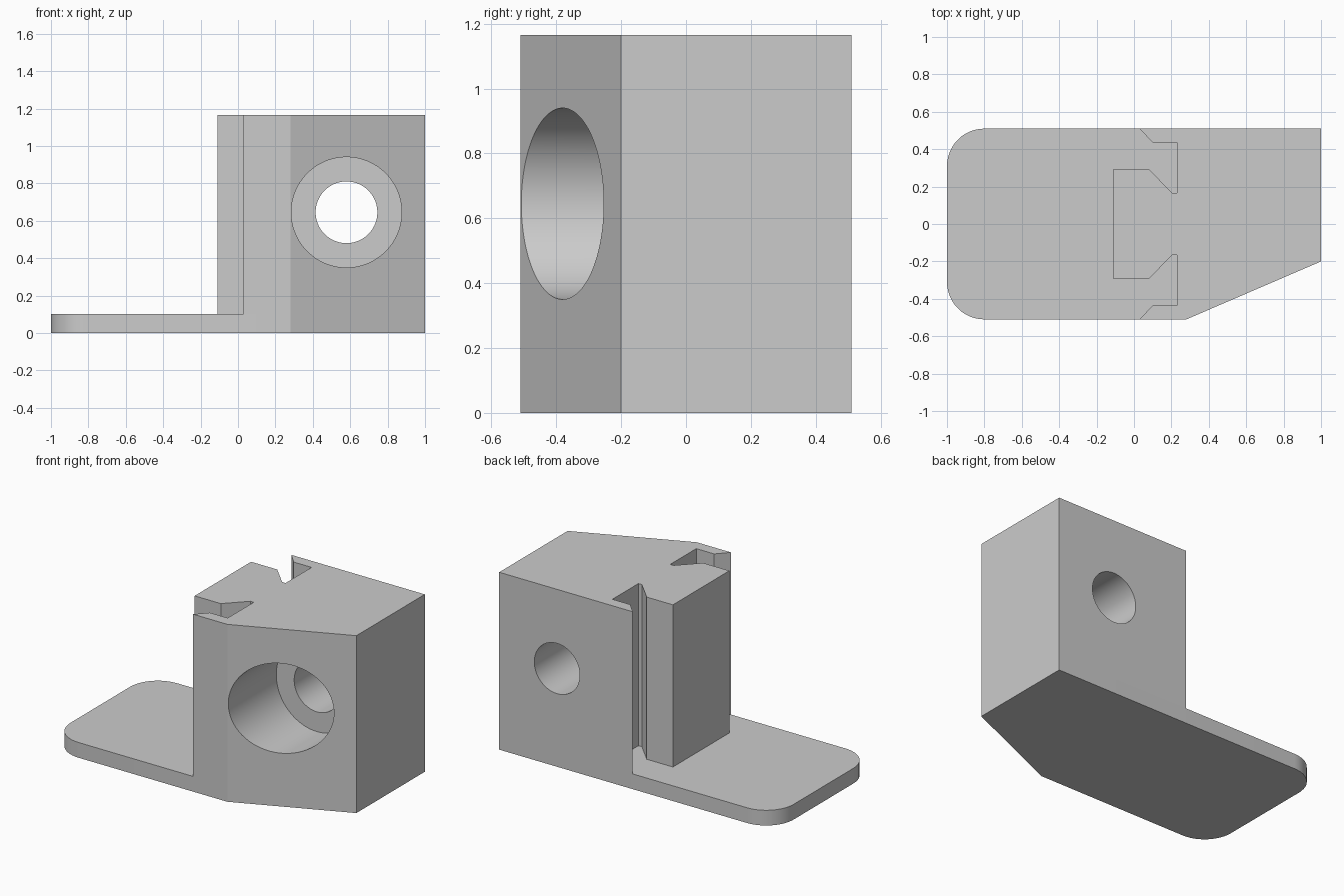
import bpy
import bmesh
from math import cos, sin, pi, radians

default = bpy.data.objects.get("Cube")
if default:
    bpy.data.objects.remove(default, do_unlink=True)

HALF_W = 0.51      # half depth of the bracket
PLATE_T = 0.1      # base plate thickness
TOP = 1.165
BORE_X, BORE_Z = 0.58, 0.645

grey = bpy.data.materials.new("plain grey")
grey.use_nodes = True
colour = (0.6, 0.6, 0.6, 1)
grey.diffuse_color = colour
grey.node_tree.nodes["Principled BSDF"].inputs["Base Color"].default_value = colour


def prism(name, outline, z0, z1):
    """Extrude a counter-clockwise xy outline from z0 to z1."""
    bm = bmesh.new()
    face = bm.faces.new([bm.verts.new((x, y, z0)) for x, y in outline])
    ext = bmesh.ops.extrude_face_region(bm, geom=[face], use_keep_orig=True)
    bmesh.ops.translate(bm, vec=(0, 0, z1 - z0),
                        verts=[v for v in ext["geom"] if isinstance(v, bmesh.types.BMVert)])
    bmesh.ops.recalc_face_normals(bm, faces=bm.faces)
    mesh = bpy.data.meshes.new(name)
    bm.to_mesh(mesh)
    bm.free()
    mesh.materials.append(grey)
    obj = bpy.data.objects.new(name, mesh)
    bpy.context.collection.objects.link(obj)
    return obj


def arc(cx, cy, r, start, steps=12):
    """Quarter-circle points, counter-clockwise from the start angle."""
    angles = [start + pi / 2 * i / steps for i in range(steps + 1)]
    return [(cx + r * cos(a), cy + r * sin(a)) for a in angles]


def cut_bore(target, name, radius, y0, y1):
    """Cut a round hole along y through the target."""
    bpy.ops.mesh.primitive_cylinder_add(
        vertices=96, radius=radius, depth=y1 - y0,
        location=(BORE_X, (y0 + y1) / 2, BORE_Z), rotation=(pi / 2, 0, 0))
    cutter = bpy.context.object
    cutter.name = name
    cutter.data.materials.append(grey)
    mod = target.modifiers.new(name, 'BOOLEAN')
    mod.operation = 'DIFFERENCE'
    mod.solver = 'EXACT'
    mod.object = cutter
    bpy.context.view_layer.objects.active = target
    bpy.ops.object.modifier_apply(modifier=name)
    bpy.data.objects.remove(cutter, do_unlink=True)


# Shared right-hand end with its slanted front corner
end = [(0.28, -HALF_W), (1, -0.2), (1, HALF_W)]

# Base plate with two rounded corners
r = 0.2
plate = prism("base_plate",
              end + arc(-1 + r, HALF_W - r, r, pi / 2) + arc(-1 + r, -HALF_W + r, r, pi),
              0, PLATE_T)

# Upright block with hooked slots either side of a tongue
slot = [(0.03, HALF_W), (0.1, 0.435), (0.23, 0.435), (0.23, 0.165),
        (0.205, 0.165), (0.08, 0.293), (-0.11, 0.293)]
block = prism("slotted_block",
              end + slot + [(x, -y) for x, y in reversed(slot)],
              PLATE_T, TOP)

# Through hole and wide counterbore
cut_bore(block, "through_hole", 0.165, -1, 1)
cut_bore(block, "counterbore", 0.295, -1, -0.01)

# Smooth curved walls, keep corners sharp
for obj in (plate, block):
    bpy.ops.object.select_all(action='DESELECT')
    obj.select_set(True)
    bpy.context.view_layer.objects.active = obj
    bpy.ops.object.shade_smooth_by_angle(angle=radians(20))
